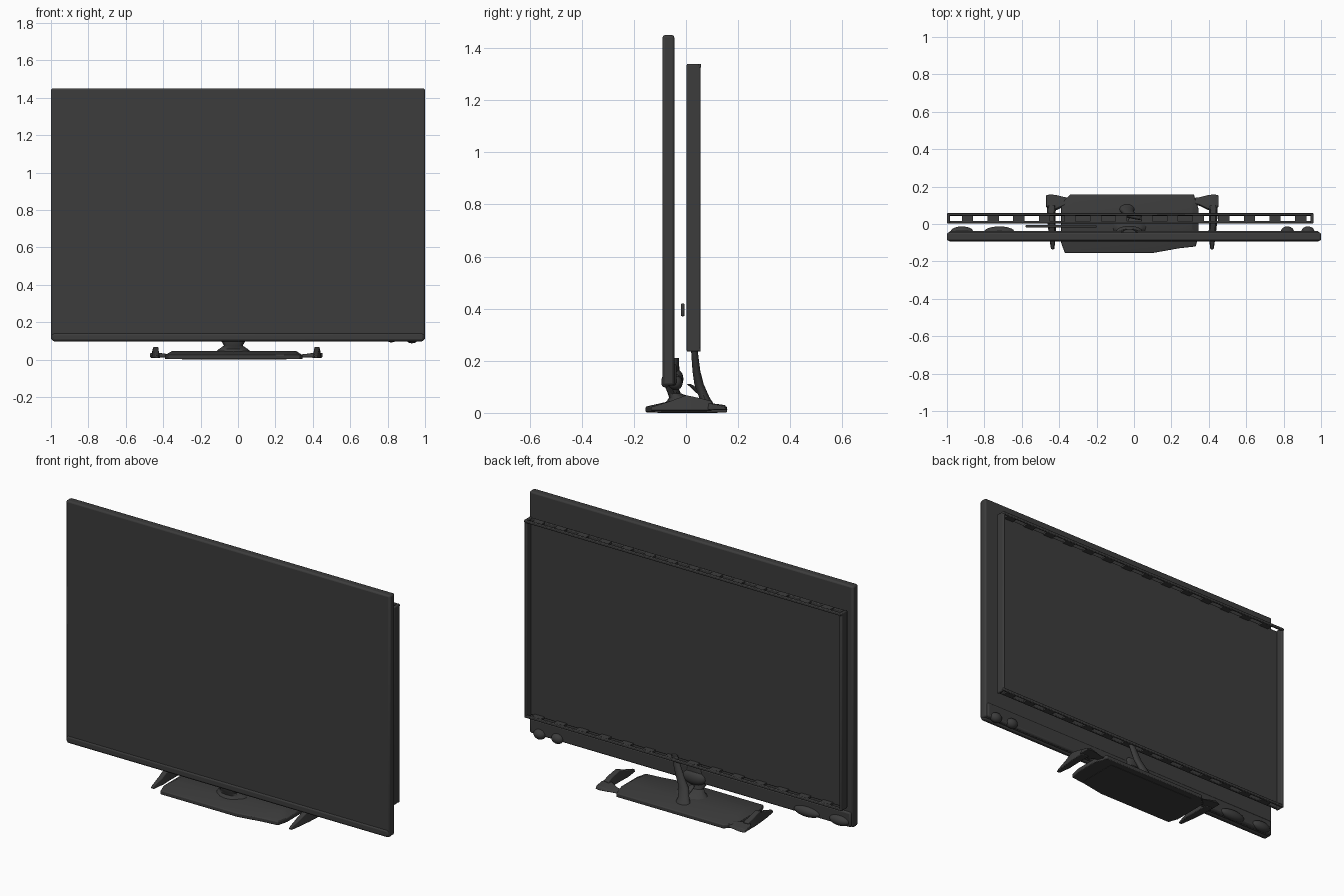
import bpy, bmesh, math
from mathutils import Vector

if "Cube" in bpy.data.objects:
    bpy.data.objects.remove(bpy.data.objects["Cube"])

mat = bpy.data.materials.new("dark_grey")
mat.diffuse_color = (0.045, 0.045, 0.045, 1)
mat.use_nodes = True
mat.node_tree.nodes["Principled BSDF"].inputs["Base Color"].default_value = mat.diffuse_color


def finish(name, bm, bevel=0.0, segs=2):
    bmesh.ops.recalc_face_normals(bm, faces=bm.faces)
    me = bpy.data.meshes.new(name)
    bm.to_mesh(me)
    bm.free()
    me.materials.append(mat)
    ob = bpy.data.objects.new(name, me)
    bpy.context.collection.objects.link(ob)
    if bevel:
        m = ob.modifiers.new("bevel", 'BEVEL')
        m.width, m.segments = bevel, segs
        m.limit_method = 'ANGLE'
    bpy.ops.object.select_all(action='DESELECT')
    bpy.context.view_layer.objects.active = ob
    ob.select_set(True)
    bpy.ops.object.shade_smooth_by_angle(angle=math.radians(35))
    return ob


def box(name, x0, x1, y0, y1, z0, z1, bevel=0.0):
    bm = bmesh.new()
    bmesh.ops.create_cube(bm, size=1)
    for v in bm.verts:
        v.co = Vector(((x0 + x1) / 2 + v.co.x * (x1 - x0),
                       (y0 + y1) / 2 + v.co.y * (y1 - y0),
                       (z0 + z1) / 2 + v.co.z * (z1 - z0)))
    return finish(name, bm, bevel)


def loft(name, rings, bevel=0.0):
    """Closed solid through rings of equal point count."""
    bm = bmesh.new()
    vs = [[bm.verts.new(p) for p in r] for r in rings]
    n = len(vs[0])
    for a, b in zip(vs, vs[1:]):
        for i in range(n):
            bm.faces.new((a[i], a[(i + 1) % n], b[(i + 1) % n], b[i]))
    bm.faces.new(vs[0])
    bm.faces.new(vs[-1])
    return finish(name, bm, bevel)


def oval(cx, cy, z, rx, ry, n=16):
    return [(cx + rx * math.cos(2 * math.pi * i / n),
             cy + ry * math.sin(2 * math.pi * i / n), z) for i in range(n)]


def blob(name, c, r):
    bm = bmesh.new()
    bmesh.ops.create_uvsphere(bm, u_segments=20, v_segments=12, radius=1)
    for v in bm.verts:
        v.co = Vector(c) + Vector(v.co[i] * r[i] for i in range(3))
    return finish(name, bm)


# Front screen with a lower lip
box("front_screen", -1, 1, -0.09, -0.045, 0.105, 1.45, 0.009)
box("screen_lower_lip", -0.995, 0.995, -0.094, -0.06, 0.098, 0.142, 0.012)
box("screen_back_lower_cover", -0.99, 0.99, -0.06, -0.037, 0.105, 0.19, 0.01)

# Speaker lumps behind the lower corners
for i, (x, rx, z) in enumerate([(-0.92, 0.06, 0.13), (-0.72, 0.08, 0.125),
                                (0.82, 0.035, 0.12), (0.93, 0.035, 0.115)]):
    blob(f"rear_speaker_{i}", (x, -0.04, z), (rx, 0.027, 0.028))

# Loose bar between the panels
box("middle_bar", -0.58, -0.2, -0.02, -0.005, 0.37, 0.42, 0.006)

# Back panel: a sheet with a raised surround, open to the back
L, R, B, T = -1.0, 0.96, 0.235, 1.34
box("back_panel_sheet", L + .005, R - .005, 0.002, 0.016, B + .005, T - .005, 0.004)
box("surround_top", L, R, 0.046, 0.058, T - 0.016, T, 0.004)
box("surround_bottom", L, R, 0.044, 0.056, B, B + 0.016, 0.004)
box("surround_left", L, L + 0.016, 0.002, 0.056, B, T, 0.006)
box("surround_right", R - 0.016, R, 0.002, 0.056, B, T, 0.006)
# Short bridges that join the surround to the sheet and leave slots between
for i in range(14):
    x = L + 0.08 + i * 0.137
    for side, z in (("top", T - 0.015), ("bottom", B + 0.004)):
        box(f"bridge_{side}_{i}", x, x + 0.06, 0.012, 0.048, z, z + 0.011)

# Stand base: sloped plate
outline = [(-.37, -.155), (.1, -.155), (.24, -.13), (.33, -.12), (.345, -.06),
           (.345, .08), (.32, .158), (-.34, .158), (-.39, .11), (-.39, -.1)]
loft("stand_base", [[(x, y, 0.002) for x, y in outline],
                    [(x, y, 0.024) for x, y in outline],
                    [(x * 0.9, y * 0.35, 0.047) for x, y in outline]], 0.004)
box("base_foot_pad", -0.3, 0.26, -0.11, 0.12, 0.0, 0.01)

# Neck from the base up to the screen
loft("stand_neck", [oval(-.025, -.01, .03, .11, .075), oval(-.025, -.02, .058, .075, .045),
                    oval(-.025, -.045, .075, .05, .025), oval(-.025, -.055, .1, .065, .025),
                    oval(-.025, -.05, .15, .06, .025), oval(-.025, -.045, .21, .035, .018)])
blob("neck_joint", (-0.025, -0.04, 0.13), (0.07, 0.03, 0.04))

# Rear arm from the base to the back panel
loft("rear_arm", [oval(-.04, .085, .02, .05, .03), oval(-.035, .07, .06, .032, .02),
                  oval(-.02, .05, .11, .028, .018), oval(.01, .04, .16, .025, .015),
                  oval(.05, .03, .26, .018, .012)])
loft("rear_arm_branch", [oval(-.03, .065, .07, .025, .018), oval(-.04, .04, .09, .022, .014),
                         oval(-.05, .012, .11, .015, .008)])

# Side feet: a prong to the front and a raised heel at the back
for s, name in ((-1, "left"), (1, "right")):
    dx = 0.0 if s < 0 else -0.018

    def pt(x, y, z):
        return (s * (x + dx), y, z)

    prong = [(-.135, .435, .01, .022), (-.06, .436, .02, .045),
             (.0, .44, .022, .068), (.06, .442, .024, .055), (.1, .44, .024, .045)]
    loft(f"{name}_foot_prong",
         [[pt(c - w, y, .008), pt(c + w, y, .008), pt(c + w * .6, y, h), pt(c - w * .6, y, h)]
          for y, c, w, h in prong], 0.004)
    heel = [(.33, .105, .14, .028), (.37, .095, .145, .03), (.41, .075, .155, .035),
            (.445, .065, .16, .04), (.47, .09, .155, .035)]
    loft(f"{name}_foot_heel",
         [[pt(x, a, .012), pt(x, b, .012), pt(x, b - .01, h - .01), pt(x, a + .01, h)]
          for x, a, b, h in heel], 0.003)
